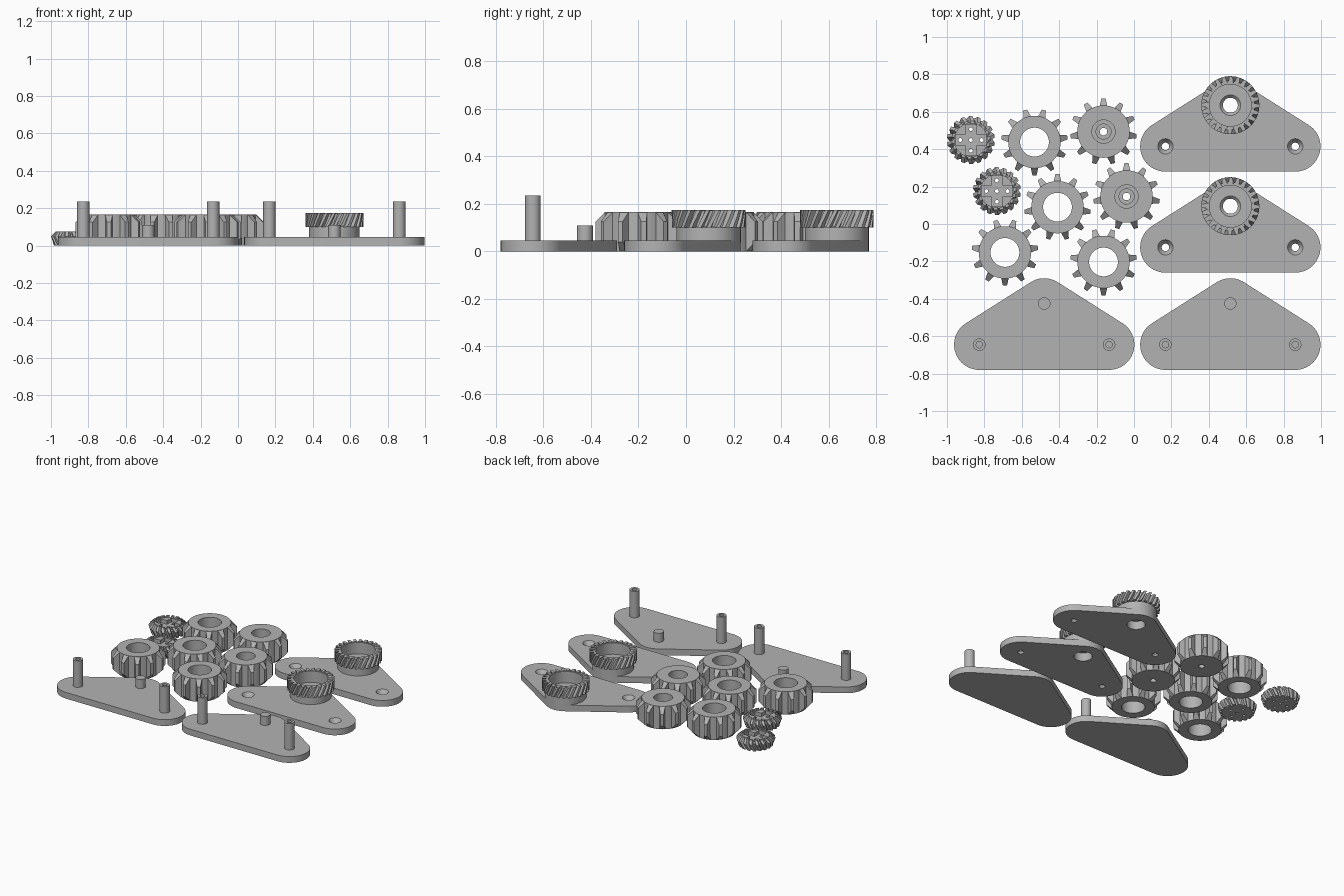
import bpy, bmesh
from math import sin, cos, pi, radians
from mathutils import Matrix, Vector
from mathutils.geometry import convex_hull_2d

if "Cube" in bpy.data.objects:
    bpy.data.objects.remove(bpy.data.objects["Cube"])

grey = bpy.data.materials.new("matt_grey")
grey.use_nodes = True
grey.diffuse_color = (0.45, 0.45, 0.45, 1)
bsdf = next(n for n in grey.node_tree.nodes if n.type == 'BSDF_PRINCIPLED')
bsdf.inputs["Base Color"].default_value = grey.diffuse_color

PLATE = 0.045     # plate thickness
CORNER = 0.135    # plate corner radius
SPUR = 0.165      # spur gear height


def finish(name, bm, loc=(0, 0)):
    bmesh.ops.remove_doubles(bm, verts=bm.verts, dist=1e-5)
    bmesh.ops.recalc_face_normals(bm, faces=bm.faces)
    mesh = bpy.data.meshes.new(name)
    bm.to_mesh(mesh)
    bm.free()
    mesh.materials.append(grey)
    ob = bpy.data.objects.new(name, mesh)
    ob.location = (loc[0], loc[1], 0)
    bpy.context.collection.objects.link(ob)
    return ob


def smooth(ob):
    bpy.ops.object.select_all(action='DESELECT')
    ob.select_set(True)
    bpy.context.view_layer.objects.active = ob
    bpy.ops.object.shade_smooth_by_angle(angle=radians(30))


def lathe(name, profile, loc=(0, 0), segs=48):
    """Revolve a closed (radius, z) profile about the z axis."""
    bm = bmesh.new()
    rings = []
    for i in range(segs):
        a = 2 * pi * i / segs
        rings.append([bm.verts.new((r * cos(a), r * sin(a), z)) for r, z in profile])
    n = len(profile)
    for i in range(segs):
        p, q = rings[i], rings[(i + 1) % segs]
        for j in range(n):
            k = (j + 1) % n
            bm.faces.new((p[j], q[j], q[k], p[k]))
    return finish(name, bm, loc)


def teeth(name, count, layers, loc, start=0):
    """Ring of teeth; layers are (z, inner r, outer r, root width, tip width, twist)."""
    bm = bmesh.new()
    for i in range(count):
        rows = []
        for z, r0, r1, w0, w1, twist in layers:
            rot = Matrix.Rotation(radians(start + twist) + 2 * pi * i / count, 3, 'Z')
            corners = ((r0, -w0), (r1, -w1), (r1, w1), (r0, w0))
            rows.append([bm.verts.new(rot @ Vector((x, y / 2, z))) for x, y in corners])
        for a, b in zip(rows, rows[1:]):
            for j in range(4):
                k = (j + 1) % 4
                bm.faces.new((a[j], a[k], b[k], b[j]))
        bm.faces.new(rows[0])
        bm.faces.new(rows[-1])
    return finish(name, bm, loc)


def cut(ob, cutter):
    cutter.hide_render = True
    mod = ob.modifiers.new("cut", 'BOOLEAN')
    mod.operation = 'DIFFERENCE'
    mod.solver = 'EXACT'
    mod.object = cutter
    bpy.context.view_layer.objects.active = ob
    bpy.ops.object.modifier_apply(modifier=mod.name)
    bpy.data.objects.remove(cutter)


def box(size, centre):
    bm = bmesh.new()
    bmesh.ops.create_cube(bm, size=1)
    for v in bm.verts:
        v.co = [c * s for c, s in zip(v.co, size)]
    ob = finish("cutter", bm, centre)
    ob.location.z = centre[2]
    return ob


def rod(r, z0, z1, loc):
    return lathe("cutter", [(0, z0), (r, z0), (r, z1), (0, z1)], loc, 32)


def plate(name, ends, apex):
    """Rounded triangular plate around three corner centres."""
    pts = [Vector((x + CORNER * cos(2 * pi * i / 64), y + CORNER * sin(2 * pi * i / 64)))
           for x, y in (*ends, apex) for i in range(64)]
    bm = bmesh.new()
    face = bm.faces.new([bm.verts.new((*pts[i], 0)) for i in convex_hull_2d(pts)])
    up = bmesh.ops.extrude_face_region(bm, geom=[face])
    top = [g for g in up["geom"] if isinstance(g, bmesh.types.BMVert)]
    bmesh.ops.translate(bm, verts=top, vec=(0, 0, PLATE))
    return finish(name, bm)


def corners(cx, cy):
    return [(cx - 0.347, cy), (cx + 0.347, cy)], (cx, cy + 0.22)


# Base plates with two hollow posts and a short stop peg
for side, cx in (("left", 0.515), ("right", -0.48)):
    ends, apex = corners(cx, -0.645)
    smooth(plate(side + "_post_plate", ends, apex))
    for p in ends:
        smooth(lathe(side + "_post", [(0, 0.04), (0.033, 0.04), (0.033, 0.235),
                                      (0.017, 0.235), (0.017, 0.12), (0, 0.12)], p))
    smooth(lathe(side + "_stop_peg", [(0, 0.04), (0.033, 0.04), (0.033, 0.11), (0, 0.11)], apex))

# Bearing plates with countersunk holes and a cupped helical gear on a boss
for side, cy in (("back", 0.415), ("middle", -0.125)):
    ends, apex = corners(0.515, cy)
    base = plate(side + "_bearing_plate", ends, apex)
    for p in ends:
        cut(base, lathe("cutter", [(0, -0.1), (0.02, -0.1), (0.02, 0.015),
                                   (0.041, PLATE), (0.041, 0.1), (0, 0.1)], p))
    cut(base, rod(0.06, -0.1, 0.1, apex))
    smooth(base)
    smooth(lathe(side + "_gear_cup", [
        (0.06, PLATE), (0.06, 0.06), (0.04, 0.06), (0.04, 0.075), (0.055, 0.09), (0.112, 0.09),
        (0.112, 0.172), (0.13, 0.172), (0.13, 0.105), (0.135, 0.1), (0.135, PLATE)], apex, 64))
    smooth(teeth(side + "_helical_teeth", 24, [
        (0.1 + 0.0375 * t, 0.118, 0.155, 0.027, 0.017, 7 * t) for t in range(3)], apex))

# Spur gears: open ones have a wide bore, closed ones a stepped floor
open_bore = [(0.077, 0), (0.077, SPUR)]
stepped_bore = [(0.02, 0), (0.02, 0.05), (0.04, 0.05), (0.04, 0.09), (0.062, 0.09), (0.062, SPUR)]
spur_gears = [
    ((-0.532, 0.438), open_bore, -90), ((-0.163, 0.494), stepped_bore, 90),
    ((-0.409, 0.09), open_bore, 90), ((-0.04, 0.147), stepped_bore, 90),
    ((-0.69, -0.152), open_bore, -90), ((-0.163, -0.203), open_bore, -90)]
for loc, bore, start in spur_gears:
    smooth(lathe("spur_gear_body", bore + [(0.14, SPUR), (0.14, 0)], loc, 64))
    smooth(teeth("spur_gear_teeth", 11, [
        (0, 0.13, 0.138, 0.042, 0.04, 0), (0.04, 0.13, 0.178, 0.042, 0.022, 0),
        (SPUR - 0.04, 0.13, 0.178, 0.042, 0.022, 0),
        (SPUR, 0.13, 0.138, 0.042, 0.04, 0)], loc, start))

# Bevel pinions with a cross-shaped recess and screw holes
for x, y in ((-0.872, 0.449), (-0.733, 0.176)):
    hub = lathe("pinion_hub", [(0, 0), (0.098, 0), (0.105, 0.05), (0.095, 0.062), (0, 0.062)], (x, y))
    cut(hub, box((0.16, 0.06, 0.06), (x, y, 0.065)))
    cut(hub, box((0.06, 0.16, 0.06), (x, y, 0.065)))
    for dx, dy in ((0, 0), (1, 0), (-1, 0), (0, 1), (0, -1)):
        cut(hub, rod(0.01, -0.1, 0.1, (x + dx * 0.057, y + dy * 0.057)))
    smooth(hub)
    smooth(teeth("pinion_teeth", 18, [
        (0, 0.09, 0.112, 0.026, 0.018, 0), (0.05, 0.09, 0.128, 0.028, 0.018, -10),
        (0.075, 0.088, 0.102, 0.022, 0.018, -15)], (x, y)))
